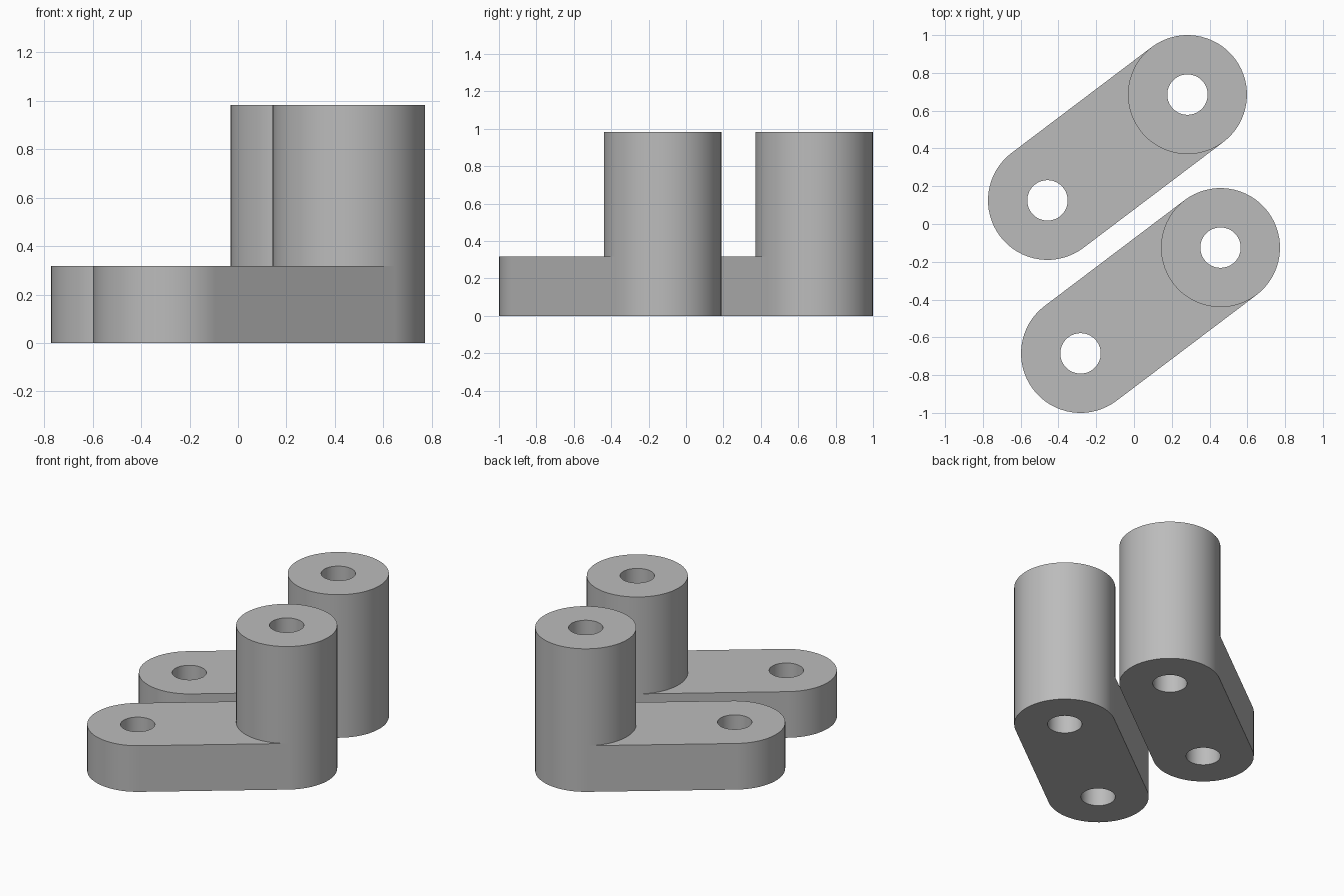
import bpy, bmesh, math
from mathutils import Vector

cube = bpy.data.objects.get("Cube")
if cube:
    bpy.data.objects.remove(cube, do_unlink=True)

RADIUS, HOLE = 0.315, 0.107
ARM_TOP, POST_TOP = 0.317, 0.983
SEGMENTS = 64
HALF = SEGMENTS // 2
POST = Vector((0.283, 0.685))
FOOT = Vector((-0.458, 0.125))
LENGTH = (POST - FOOT).length

grey = bpy.data.materials.new("plain grey")
grey.use_nodes = True
colour = (0.5, 0.5, 0.5, 1)
grey.diffuse_color = colour
grey.node_tree.nodes["Principled BSDF"].inputs["Base Color"].default_value = colour


def ring(bm, x, radius, z):
    """Circle of vertices, starting at the -y side and turning through +x."""
    turns = [math.tau * i / SEGMENTS - math.pi / 2 for i in range(SEGMENTS)]
    return [bm.verts.new((x + radius * math.cos(a), radius * math.sin(a), z)) for a in turns]


def arc(bm, x, start, z):
    """Half circle of vertices, including both tangent points."""
    turns = [start + math.pi * i / HALF for i in range(HALF + 1)]
    return [bm.verts.new((x + RADIUS * math.cos(a), RADIUS * math.sin(a), z)) for a in turns]


def wall(bm, low, high):
    for i in range(len(low)):
        j = (i + 1) % len(low)
        bm.faces.new((low[i], low[j], high[j], high[i]))


def cap(bm, *loops):
    """Fill an outline, leaving its inner loops open as holes."""
    edges = []
    for loop in loops:
        for a, b in zip(loop, loop[1:] + loop[:1]):
            edges.append(bm.edges.get((a, b)) or bm.edges.new((a, b)))
    bmesh.ops.triangle_fill(bm, use_beauty=True, use_dissolve=False, edges=edges)


def arm_mesh():
    bm = bmesh.new()
    # Rounded arm side walls
    base = arc(bm, 0, -math.pi / 2, 0) + arc(bm, -LENGTH, math.pi / 2, 0)
    post_low = ring(bm, 0, RADIUS, ARM_TOP)
    foot_end = arc(bm, -LENGTH, math.pi / 2, ARM_TOP)
    wall(bm, base, post_low[:HALF + 1] + foot_end)
    # Post wall above the arm
    post_high = ring(bm, 0, RADIUS, POST_TOP)
    wall(bm, post_low, post_high)
    # Bores through the post and the foot
    bores = []
    for x, top in ((0, POST_TOP), (-LENGTH, ARM_TOP)):
        low, high = ring(bm, x, HOLE, 0), ring(bm, x, HOLE, top)
        wall(bm, low, high)
        bores.append((low, high))
    # Underside, arm top and post top
    cap(bm, base, bores[0][0], bores[1][0])
    inner_edge = post_low[HALF:] + post_low[:1]
    cap(bm, foot_end + inner_edge[::-1], bores[1][1])
    cap(bm, post_high, bores[0][1])
    bmesh.ops.recalc_face_normals(bm, faces=bm.faces)
    mesh = bpy.data.meshes.new("arm_with_post")
    bm.to_mesh(mesh)
    bm.free()
    mesh.materials.append(grey)
    return mesh


# Two identical arms, side by side
direction = POST - FOOT
mesh = arm_mesh()
for name, place in (("back_arm", POST), ("front_arm", -FOOT)):
    arm = bpy.data.objects.new(name, mesh)
    arm.location = (place.x, place.y, 0)
    arm.rotation_euler.z = math.atan2(direction.y, direction.x)
    bpy.context.collection.objects.link(arm)
    bpy.ops.object.select_all(action="DESELECT")
    arm.select_set(True)
    bpy.context.view_layer.objects.active = arm
    bpy.ops.object.shade_smooth_by_angle(angle=math.radians(30))
    flat_sides = arm.modifiers.new("flat_sides", "WEIGHTED_NORMAL")
    flat_sides.keep_sharp = True
